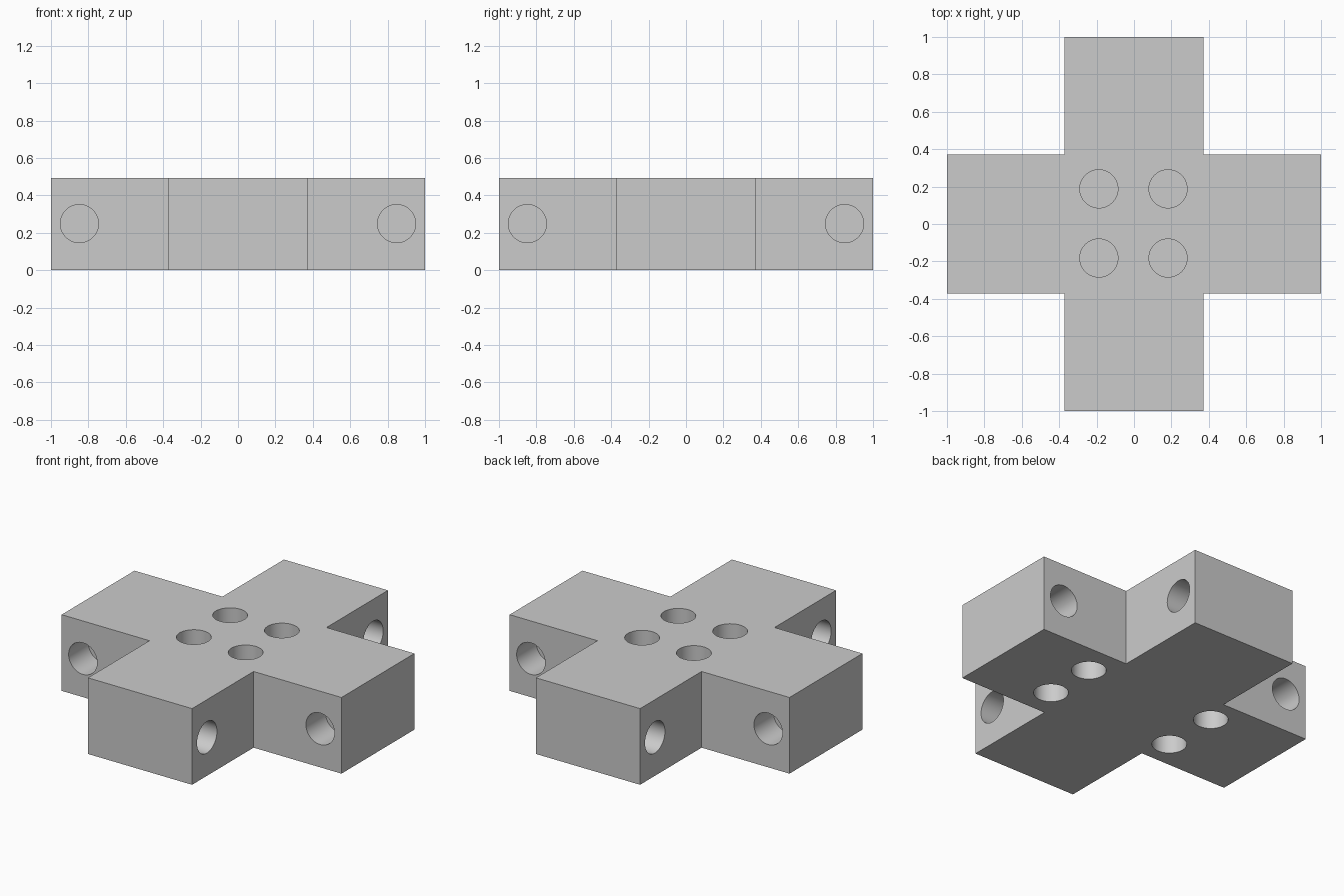
import bpy, bmesh
from math import pi, radians
from mathutils import Matrix, Vector

cube = bpy.data.objects.get("Cube")
if cube:
    bpy.data.objects.remove(cube, do_unlink=True)

HEIGHT, ARM, RADIUS, DEPTH = 0.492, 0.372, 0.102, 0.2

grey = bpy.data.materials.new("plain_grey")
grey.use_nodes = True
colour = (0.6, 0.6, 0.6, 1)
grey.diffuse_color = colour
grey.node_tree.nodes["Principled BSDF"].inputs["Base Color"].default_value = colour


def make_object(name, bm):
    bmesh.ops.recalc_face_normals(bm, faces=bm.faces)
    mesh = bpy.data.meshes.new(name)
    bm.to_mesh(mesh)
    bm.free()
    mesh.materials.append(grey)
    obj = bpy.data.objects.new(name, mesh)
    bpy.context.collection.objects.link(obj)
    return obj


# Cross-shaped block: one arm outline turned four times, then extruded
bm = bmesh.new()
outline = []
for quarter in range(4):
    turn = Matrix.Rotation(quarter * pi / 2, 3, 'Z')
    for point in ((ARM, -ARM), (1, -ARM), (1, ARM)):
        outline.append(bm.verts.new(turn @ Vector((*point, 0))))
base = bm.faces.new(outline)
extruded = bmesh.ops.extrude_face_region(bm, geom=[base])
top_verts = [v for v in extruded["geom"] if isinstance(v, bmesh.types.BMVert)]
bmesh.ops.translate(bm, verts=top_verts, vec=(0, 0, HEIGHT))
block = make_object("cross_block", bm)

# Sockets: opening centre and outward direction
sockets = [((x, y, HEIGHT), (0, 0, 1)) for x in (-0.188, 0.182) for y in (-0.182, 0.188)]
for x, spread in ((0.49, 0.172), (-0.428, 0.188)):
    sockets += [((x, side * spread, 0), (0, 0, -1)) for side in (-1, 1)]
for end in (-0.848, 0.848):
    for side in (-1, 1):
        sockets.append(((end, side * ARM, 0.249), (0, side, 0)))
        sockets.append(((side * ARM, end, 0.249), (side, 0, 0)))

# Round cutters, reaching a little outside each face
bm = bmesh.new()
for centre, direction in sockets:
    direction = Vector(direction)
    place = Matrix.Translation(Vector(centre) - direction * (DEPTH / 2 - 0.025))
    turn = direction.to_track_quat('Z', 'Y').to_matrix().to_4x4()
    bmesh.ops.create_cone(bm, cap_ends=True, segments=48, radius1=RADIUS,
                          radius2=RADIUS, depth=DEPTH + 0.05, matrix=place @ turn)
cutter = make_object("socket_cutter", bm)
cutter.hide_render = True
cutter.hide_set(True)

cut = block.modifiers.new("sockets", 'BOOLEAN')
cut.operation = 'DIFFERENCE'
cut.solver = 'EXACT'
cut.object = cutter

# Apply the cut, remove the helper and smooth the socket walls
bpy.context.view_layer.objects.active = block
block.select_set(True)
bpy.ops.object.modifier_apply(modifier=cut.name)
bpy.data.objects.remove(cutter, do_unlink=True)
bpy.ops.object.shade_smooth_by_angle(angle=radians(30))
